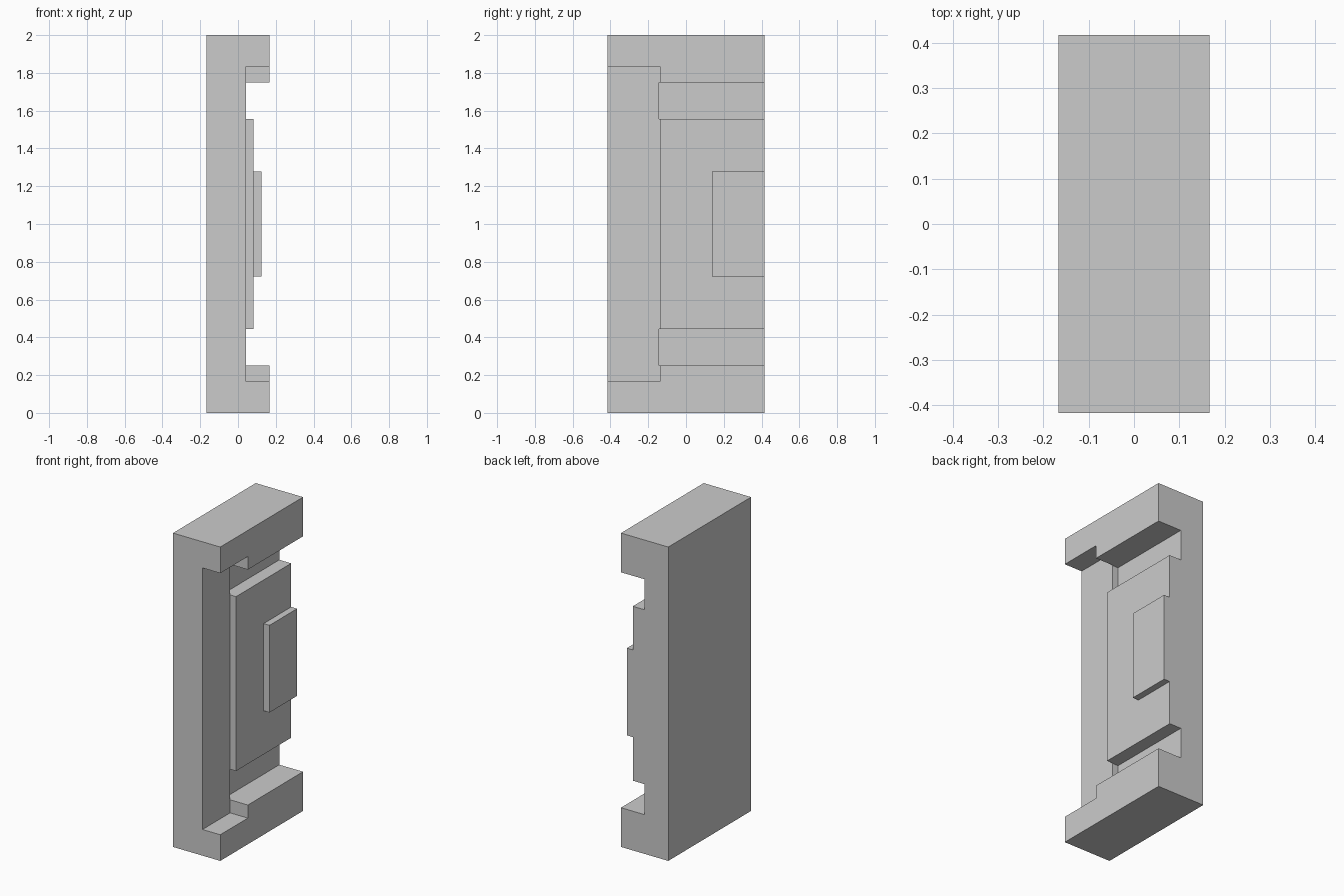
import bpy
import bmesh
from mathutils import Vector

if "Cube" in bpy.data.objects:
    bpy.data.objects.remove(bpy.data.objects["Cube"])


def box(name, x, y, z):
    """Box object spanning the given (min, max) ranges."""
    bm = bmesh.new()
    bmesh.ops.create_cube(bm, size=1)
    lo, hi = (Vector(c) for c in zip(x, y, z))
    for v in bm.verts:
        v.co = (lo + hi) / 2 + v.co * (hi - lo)
    mesh = bpy.data.meshes.new(name)
    bm.to_mesh(mesh)
    bm.free()
    obj = bpy.data.objects.new(name, mesh)
    bpy.context.collection.objects.link(obj)
    return obj


def cut(target, x, y, z):
    """Subtract a box from the target and remove the cutter."""
    cutter = box("cutter", x, y, z)
    cutter.hide_render = True
    mod = target.modifiers.new("cut", 'BOOLEAN')
    mod.operation = 'DIFFERENCE'
    mod.solver = 'EXACT'
    mod.object = cutter
    bpy.context.view_layer.objects.active = target
    bpy.ops.object.modifier_apply(modifier=mod.name)
    bpy.data.objects.remove(cutter)


HX, HY = 1 / 6, 5 / 12      # half depth and half width
STEP = 1 / 24               # height of each raised layer
EDGE = 5 / 36               # panel edges lie at -EDGE and +EDGE in y

# Main body, opened through both ends between the top and bottom blocks
body = box("body", (-HX, HX), (-HY, HY), (0, 2))
cut(body, (STEP, 1), (-1, 1), (0.25, 1.75))

# Taller recess at the front end
cut(body, (STEP, 1), (-1, -EDGE), (1 / 6, 11 / 6))

# Deeper slots above and below the panels
for z in ((0.25, 4 / 9), (14 / 9, 1.75)):
    cut(body, (0, 0.1), (-0.142, 1), z)

# Stepped panels rising from the recess floor
box("large_panel", (STEP, 2 * STEP), (-EDGE, HY), (4 / 9, 14 / 9))
box("small_panel", (2 * STEP, 3 * STEP), (EDGE, HY), (13 / 18, 23 / 18))
